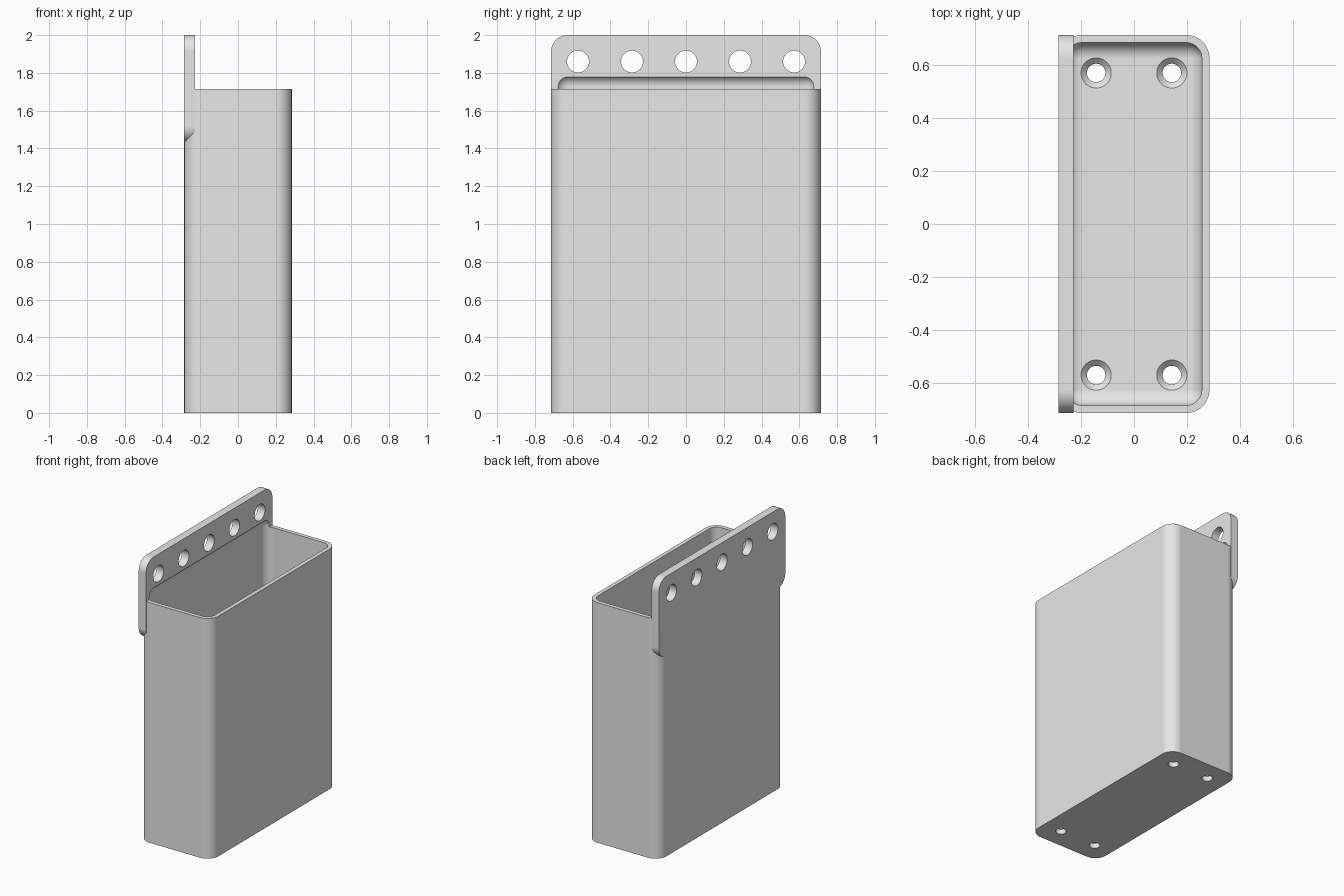
import bpy, bmesh, math
from mathutils import Matrix, Vector

cube = bpy.data.objects.get("Cube")
if cube:
    bpy.data.objects.remove(cube, do_unlink=True)

GREY = (0.8, 0.8, 0.8, 1.0)
mat = bpy.data.materials.new("plain grey")
mat.use_nodes = True
mat.diffuse_color = GREY
mat.node_tree.nodes["Principled BSDF"].inputs["Base Color"].default_value = GREY

# Main sizes
HX, HY = 0.285, 0.714        # half depth and half width
RIM, TOP = 1.715, 2.0        # bin rim and bracket top
WALL, PLATE = 0.0285, 0.057  # wall, and bracket / floor thickness
R_OUT, R_IN = 0.086, 0.06    # outer and inner corner radii


def to_object(name, bm):
    mesh = bpy.data.meshes.new(name)
    bmesh.ops.recalc_face_normals(bm, faces=bm.faces)
    bm.to_mesh(mesh)
    bm.free()
    mesh.materials.append(mat)
    ob = bpy.data.objects.new(name, mesh)
    bpy.context.collection.objects.link(ob)
    return ob


def rounded_box(name, lo, hi, radius, axis=None):
    """Box with rounded edges: only those along one axis, or all."""
    lo, hi = Vector(lo), Vector(hi)
    bm = bmesh.new()
    bmesh.ops.create_cube(bm, size=1)
    for v in bm.verts:
        v.co = Vector((lo[i] + (v.co[i] + 0.5) * (hi[i] - lo[i]) for i in range(3)))
    edges = [e for e in bm.edges if axis is None or
             abs((e.verts[0].co - e.verts[1].co).normalized()[axis]) > 0.9]
    bmesh.ops.bevel(bm, geom=edges, offset=radius, offset_type='OFFSET',
                    segments=12, profile=0.5, affect='EDGES')
    return to_object(name, bm)


def cone(name, r1, r2, depth, matrix):
    bm = bmesh.new()
    bmesh.ops.create_cone(bm, cap_ends=True, segments=48, radius1=r1,
                          radius2=r2, depth=depth, matrix=matrix)
    return to_object(name, bm)


def select_only(ob):
    bpy.ops.object.select_all(action='DESELECT')
    ob.select_set(True)
    bpy.context.view_layer.objects.active = ob


def cut(target, cutter, keep=False):
    cutter.hide_render = True
    mod = target.modifiers.new("cut", 'BOOLEAN')
    mod.operation, mod.solver, mod.object = 'DIFFERENCE', 'EXACT', cutter
    select_only(target)
    bpy.ops.object.modifier_apply(modifier=mod.name)
    if not keep:
        bpy.data.objects.remove(cutter, do_unlink=True)


# Bin shell and the mounting bracket on its back
body = rounded_box("bin_body", (-HX, -HY, 0), (HX, HY, RIM), R_OUT, axis=2)
bracket = rounded_box("mounting_bracket", (-HX, -HY, 1.43),
                      (PLATE - HX, HY, TOP), R_OUT, axis=0)

# Round-edged cavity, scooped slightly into the bracket above the rim
cavity = rounded_box("cavity_cutter", (WALL - HX, WALL - HY, PLATE),
                     (HX - WALL, HY - WALL, 1.788), R_IN)
cut(body, cavity, keep=True)
cut(bracket, cavity)

# Row of mounting holes
for i in range(-2, 3):
    m = Matrix.Translation((-HX, i * 0.286, 1.86)) @ Matrix.Rotation(math.pi / 2, 4, 'Y')
    cut(bracket, cone("hole_cutter", 0.058, 0.058, 0.4, m))

# Countersunk floor holes
for sx in (-1, 1):
    for sy in (-1, 1):
        x, y = sx * 0.143, sy * 0.571
        cut(body, cone("drill_cutter", 0.035, 0.035, 0.3, Matrix.Translation((x, y, 0))))
        cut(body, cone("sink_cutter", 0.035, 0.079, 0.044,
                       Matrix.Translation((x, y, PLATE))))

# Smooth rounds with crisp edges and flat faces
for ob in (body, bracket):
    select_only(ob)
    bpy.ops.object.shade_smooth_by_angle(angle=math.radians(30))
    ob.modifiers.new("flat_faces", 'WEIGHTED_NORMAL').keep_sharp = True
